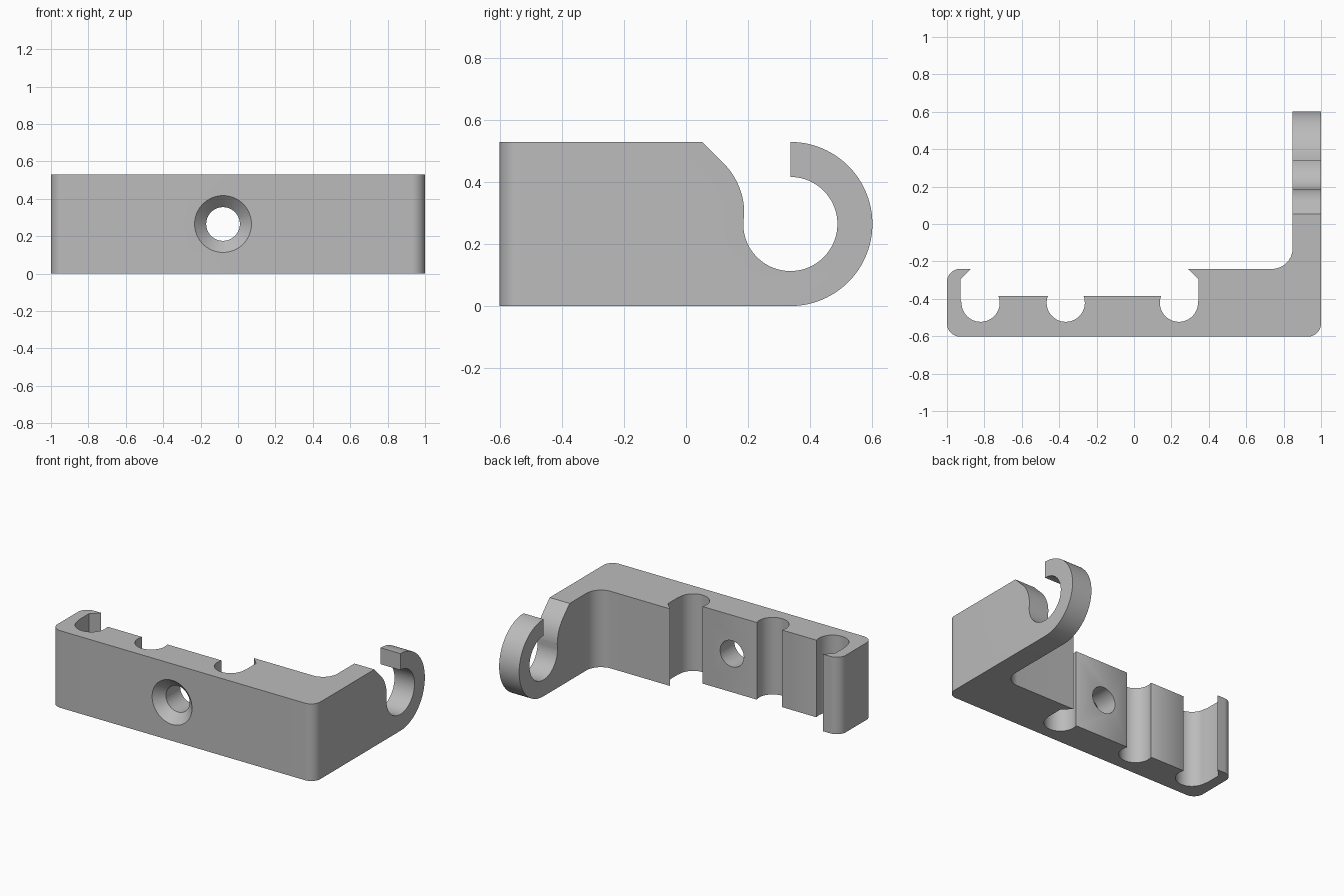
import bpy, bmesh
from math import sin, cos, radians, pi
from mathutils import Matrix, Vector

if "Cube" in bpy.data.objects:
    bpy.data.objects.remove(bpy.data.objects["Cube"], do_unlink=True)

grey = bpy.data.materials.new("plain grey")
grey.use_nodes = True
colour = (0.5, 0.5, 0.5, 1)
grey.diffuse_color = colour
grey.node_tree.nodes["Principled BSDF"].inputs["Base Color"].default_value = colour


def arc(cx, cy, r, start, end, steps=16):
    angles = [radians(start + (end - start) * i / steps) for i in range(steps + 1)]
    return [(cx + r * cos(a), cy + r * sin(a)) for a in angles]


def make_object(name, bm):
    bmesh.ops.recalc_face_normals(bm, faces=bm.faces)
    mesh = bpy.data.meshes.new(name)
    bm.to_mesh(mesh)
    bm.free()
    mesh.materials.append(grey)
    obj = bpy.data.objects.new(name, mesh)
    bpy.context.collection.objects.link(obj)
    return obj


def extrude(name, outline, place, depth):
    bm = bmesh.new()
    face = bm.faces.new([bm.verts.new(place(a, b)) for a, b in outline])
    new = bmesh.ops.extrude_face_region(bm, geom=[face])["geom"]
    verts = [v for v in new if isinstance(v, bmesh.types.BMVert)]
    bmesh.ops.translate(bm, verts=verts, vec=Vector(depth))
    return make_object(name, bm)


def cone_cutter(name, r_front, r_back, y_front, y_back):
    bm = bmesh.new()
    place = (Matrix.Translation((-0.08, (y_front + y_back) / 2, 0.265))
             @ Matrix.Rotation(-pi / 2, 4, "X"))
    bmesh.ops.create_cone(bm, cap_ends=True, segments=64, radius1=r_front,
                          radius2=r_back, depth=y_back - y_front, matrix=place)
    return make_object(name, bm)


# Plan of the bar, its three cable channels and the side arm
FRONT, LEDGE, BACK = -0.602, -0.385, -0.24
plan = arc(-0.93, FRONT + 0.07, 0.07, 180, 270) + arc(0.93, FRONT + 0.07, 0.07, 270, 360)
plan += [(1, 0.7), (0.848, 0.7)]
plan += arc(0.738, BACK + 0.11, 0.11, 0, -90)
plan += [(0.288, BACK), (0.345, -0.295), (0.345, -0.405)]
plan += arc(0.24, -0.421, 0.102, 0, -200, 32) + [(0.142, LEDGE)]
plan += [(-0.267, LEDGE)] + arc(-0.365, -0.421, 0.102, 20, -200, 32) + [(-0.463, LEDGE)]
plan += [(-0.722, LEDGE)] + arc(-0.82, -0.421, 0.102, 20, -180, 32)
plan += [(-0.928, -0.405), (-0.928, -0.295), (-0.873, BACK)]
plan += arc(-0.93, BACK - 0.07, 0.07, 90, 180)
body = extrude("cable_bracket", plan, lambda x, y: (x, y, -0.1), (0, 0, 0.8))

# Side outline with the open hook
TOP, MID = 0.53, 0.265
side = [(-0.8, TOP), (-0.8, 0)]
side += arc(0.337, MID, MID, -90, 90, 48)
side += arc(0.337, MID, 0.152, 90, -180, 64)
side += arc(-0.04, 0.3, 0.228, 0, 45) + [(0.053, TOP)]
hook = extrude("side_outline", side, lambda y, z: (-1.2, y, z), (2.4, 0, 0))

# Countersunk screw hole
sink = cone_cutter("countersink", 0.202, 0.09, FRONT - 0.05, FRONT + 0.062)
bore = cone_cutter("screw_bore", 0.09, 0.09, FRONT + 0.03, -0.3)

cutters = [(hook, "INTERSECT"), (sink, "DIFFERENCE"), (bore, "DIFFERENCE")]
for cutter, operation in cutters:
    cutter.hide_render = True
    mod = body.modifiers.new(cutter.name, "BOOLEAN")
    mod.operation = operation
    mod.solver = "EXACT"
    mod.object = cutter

# Bake the cuts and discard the cutters
graph = bpy.context.evaluated_depsgraph_get()
body.data = bpy.data.meshes.new_from_object(body.evaluated_get(graph))
body.modifiers.clear()
for cutter, _ in cutters:
    bpy.data.objects.remove(cutter, do_unlink=True)

bpy.ops.object.select_all(action="DESELECT")
body.select_set(True)
bpy.context.view_layer.objects.active = body
bpy.ops.object.shade_smooth_by_angle(angle=radians(30))
